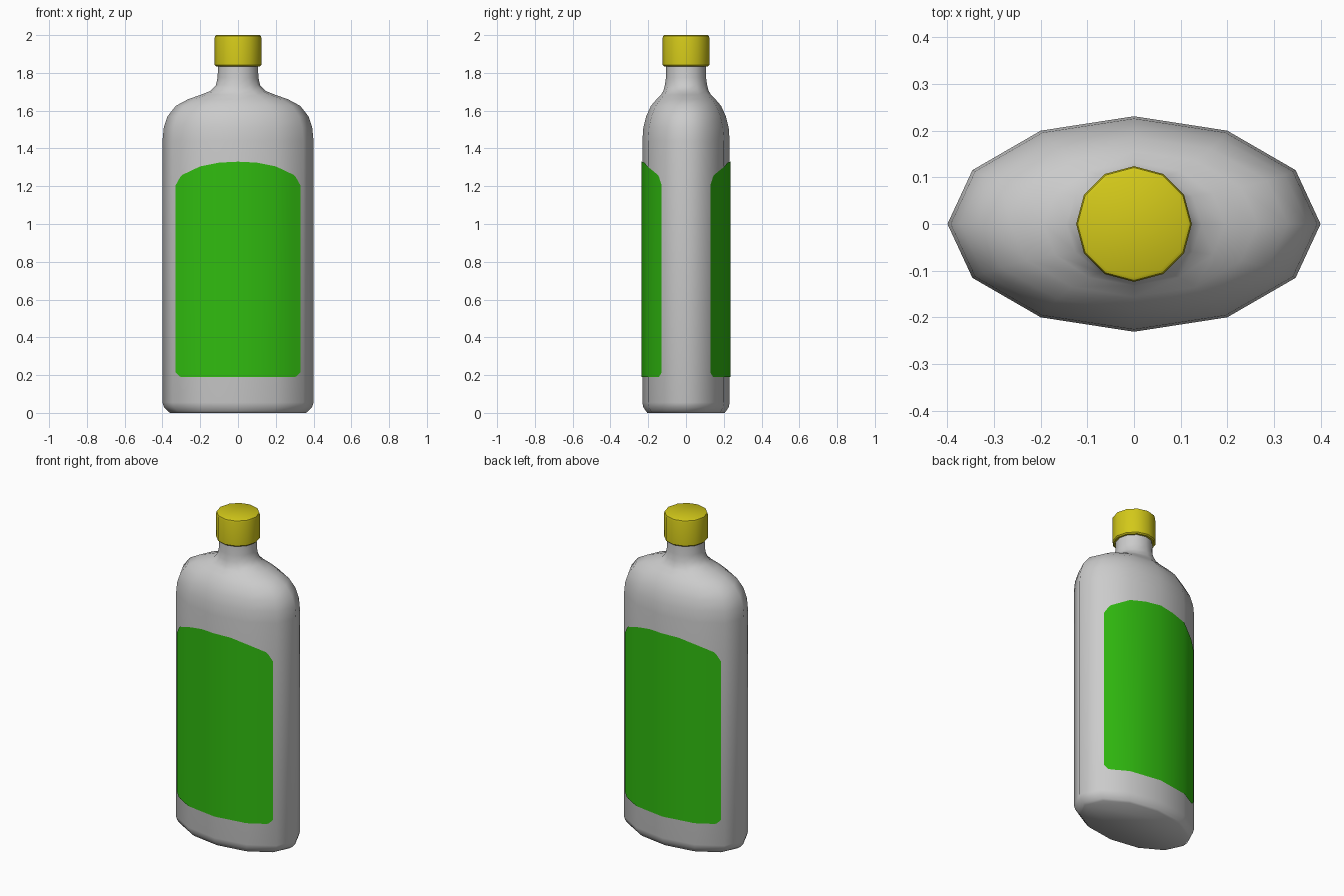
import bpy, bmesh, math

if "Cube" in bpy.data.objects:
    bpy.data.objects.remove(bpy.data.objects["Cube"])

SIDES = 12

def material(name, rgb):
    m = bpy.data.materials.new(name)
    m.diffuse_color = (*rgb, 1)
    m.use_nodes = True
    m.node_tree.nodes["Principled BSDF"].inputs["Base Color"].default_value = m.diffuse_color
    return m

def finish(name, bm, mat=None, angle=60, recalc=True):
    if recalc:
        bmesh.ops.recalc_face_normals(bm, faces=bm.faces)
    mesh = bpy.data.meshes.new(name)
    bm.to_mesh(mesh)
    bm.free()
    ob = bpy.data.objects.new(name, mesh)
    bpy.context.collection.objects.link(ob)
    if mat:
        mesh.materials.append(mat)
    bpy.ops.object.select_all(action='DESELECT')
    ob.select_set(True)
    bpy.context.view_layer.objects.active = ob
    bpy.ops.object.shade_smooth_by_angle(angle=math.radians(angle))
    return ob

def loft(name, rings, mat=None, angle=60):
    """Stack elliptical rings (z, x radius, y radius) and close both ends."""
    bm = bmesh.new()
    loops = []
    for z, rx, ry in rings:
        loops.append([bm.verts.new((rx * math.cos(2 * math.pi * i / SIDES),
                                    ry * math.sin(2 * math.pi * i / SIDES), z))
                      for i in range(SIDES)])
    for a, b in zip(loops, loops[1:]):
        for i in range(SIDES):
            j = (i + 1) % SIDES
            bm.faces.new((a[i], a[j], b[j], b[i]))
    bm.faces.new(loops[0][::-1])
    bm.faces.new(loops[-1])
    return finish(name, bm, mat, angle)

yellow = material("cap_yellow", (0.65, 0.58, 0.01))
green = material("label_green", (0.03, 0.50, 0.005))

# Bottle body with shoulder and neck
loft("bottle_body", [
    (0.0, 0.36, 0.205), (0.01, 0.372, 0.213), (0.03, 0.392, 0.226), (0.055, 0.4, 0.231),
    (1.44, 0.4, 0.231), (1.51, 0.393, 0.226), (1.57, 0.373, 0.211),
    (1.625, 0.33, 0.186), (1.66, 0.265, 0.156), (1.685, 0.195, 0.132),
    (1.705, 0.145, 0.12), (1.735, 0.117, 0.112), (1.775, 0.108, 0.106), (1.86, 0.105, 0.105)])

# Screw cap
loft("cap", [
    (1.835, 0.117, 0.117), (1.842, 0.124, 0.124), (1.985, 0.124, 0.124),
    (1.996, 0.121, 0.121), (2.0, 0.114, 0.114)], yellow, 40)

# Labels, hugging the faceted front and back
BODY = [(0.0, 0.231), (0.2, 0.2), (0.3464, 0.1155)]

def body_y(x):
    for (x0, y0), (x1, y1) in zip(BODY, BODY[1:]):
        if x <= x1:
            return y0 + (y1 - y0) * (x - x0) / (x1 - x0)

# half outline: (x, bottom z, top z)
half = [(0.0, 0.19, 1.33), (0.1, 0.19, 1.325), (0.2, 0.19, 1.305),
        (0.295, 0.19, 1.26), (0.308, 0.192, 1.245), (0.33, 0.215, 1.205)]
columns = [(-x, b, t) for x, b, t in half[:0:-1]] + half

for name, side in (("front_label", -1), ("back_label", 1)):
    bm = bmesh.new()
    cols = [[bm.verts.new((x, side * (body_y(abs(x)) + 0.004), z)) for z in (b, t)]
            for x, b, t in columns]
    for p, q in zip(cols, cols[1:]):
        quad = (p[0], q[0], q[1], p[1])
        bm.faces.new(quad if side < 0 else quad[::-1])
    finish(name, bm, green, recalc=False)
